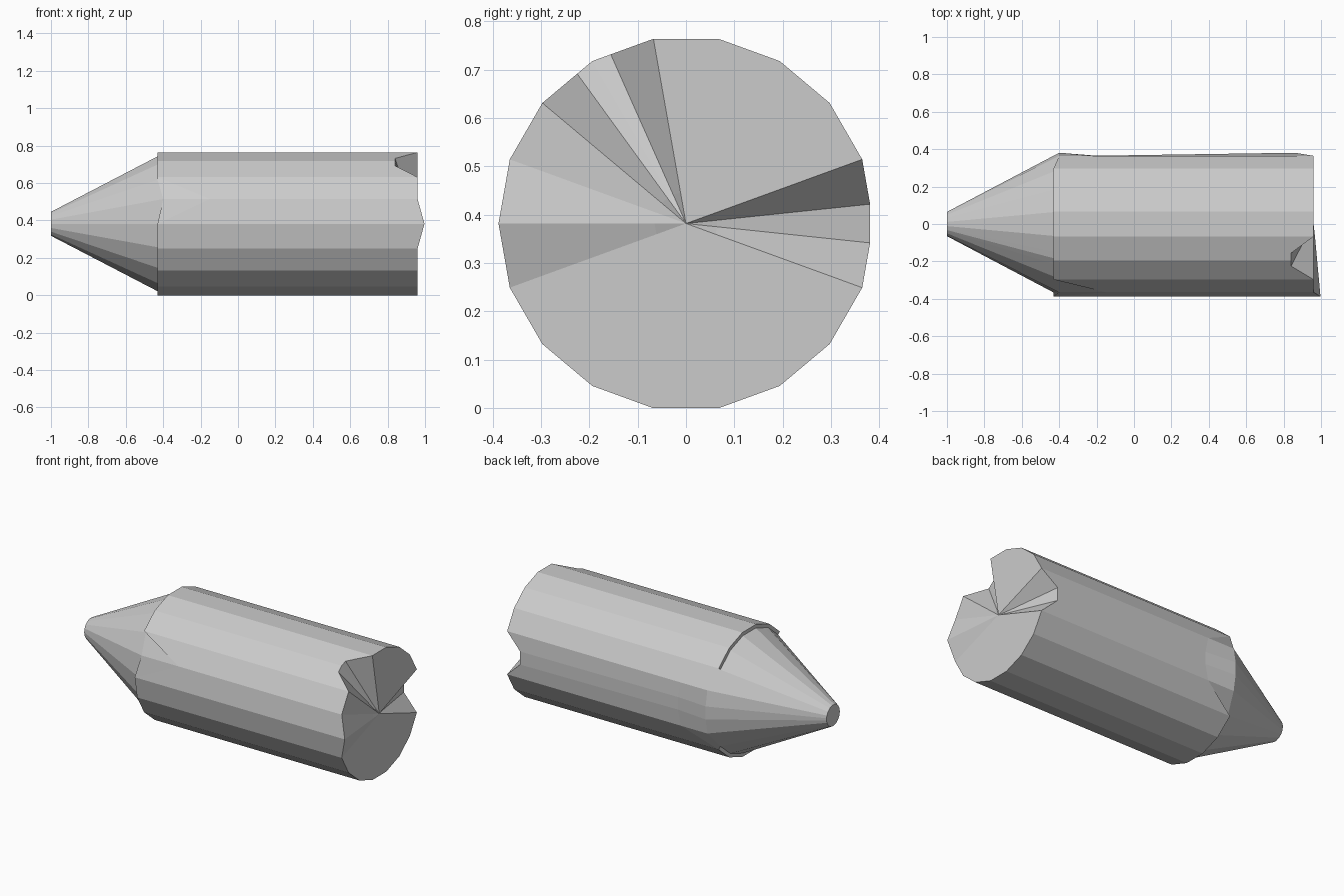
import bpy, bmesh
from math import radians, sin, cos

cube = bpy.data.objects.get("Cube")
if cube:
    bpy.data.objects.remove(cube)

RADIUS, TIP_RADIUS, CENTRE_Z = 0.388, 0.065, 0.382
END_X, LIP_X = 0.96, -0.43

# Spokes round the long axis: eighteen sides, plus the floor edges of the notches
spokes = sorted(set(range(20, 341, 20)) | {6, 354, 114, 126})

# How far each spoke of the end face is cut in (negative) or pushed out
end_offset = {114: -0.12, 120: -0.12, 126: -0.12, 6: -0.1, 354: -0.1, 180: 0.037}

# Spokes where the cone blends into the body instead of meeting a step
blend_x = {20: -0.22, 6: -0.2, 354: -0.2, 340: -0.22, 160: -0.15}


def side_radius(angle):
    """Radius of the flat-sided outline at an angle."""
    return RADIUS * cos(radians(10)) / cos(radians(angle % 20 - 10))


def point(bm, angle, x, r):
    a = radians(angle)
    return bm.verts.new((x, r * cos(a), CENTRE_Z + r * sin(a)))


def cone_base(a):
    r = side_radius(a)
    return (-0.4, r) if a in blend_x else (LIP_X, r - 0.022)


def body_start(a):
    r = side_radius(a)
    if a in (6, 354):
        r = 0.367  # flattened flank
    return blend_x.get(a, LIP_X), r


# Each ring gives (x, radius) for a spoke
rings = [
    lambda a: (-1.0, TIP_RADIUS),
    cone_base,
    body_start,
    lambda a: (END_X + end_offset.get(a, 0), side_radius(a)),
    lambda a: (END_X + 0.2 * end_offset.get(a, 0), TIP_RADIUS),
]

# Loft the rings and close both ends
bm = bmesh.new()
loops = [[point(bm, a, *ring(a)) for a in spokes] for ring in rings]
n = len(spokes)
for lower, upper in zip(loops, loops[1:]):
    for i in range(n):
        j = (i + 1) % n
        bm.faces.new((lower[i], lower[j], upper[j], upper[i]))
bm.faces.new(loops[0])
hub = bm.verts.new((END_X, 0, CENTRE_Z))
for i in range(n):
    bm.faces.new((loops[-1][i], loops[-1][(i + 1) % n], hub))
bmesh.ops.recalc_face_normals(bm, faces=bm.faces)

mesh = bpy.data.meshes.new("pointed_cylinder")
bm.to_mesh(mesh)
bm.free()
body = bpy.data.objects.new("pointed_cylinder", mesh)
bpy.context.collection.objects.link(body)

# Plain grey surface
grey = bpy.data.materials.new("plain_grey")
grey.use_nodes = True
colour = (0.6, 0.6, 0.6, 1)
grey.diffuse_color = colour
grey.node_tree.nodes["Principled BSDF"].inputs["Base Color"].default_value = colour
mesh.materials.append(grey)
